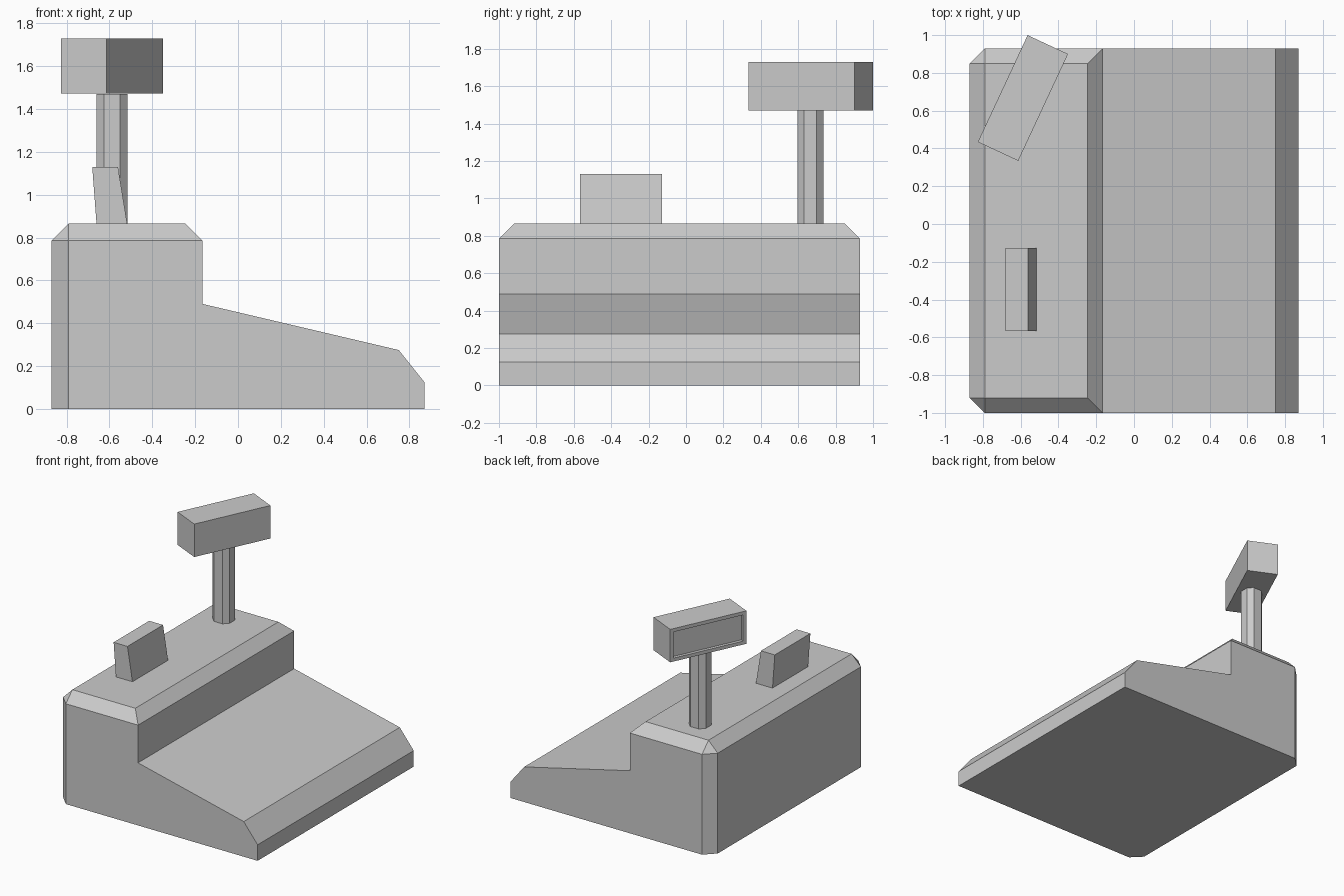
import bpy, bmesh
from math import radians
from mathutils import Matrix, Vector

if "Cube" in bpy.data.objects:
    bpy.data.objects.remove(bpy.data.objects["Cube"])


def finish(name, bm):
    bmesh.ops.recalc_face_normals(bm, faces=bm.faces)
    mesh = bpy.data.meshes.new(name)
    bm.to_mesh(mesh)
    bm.free()
    obj = bpy.data.objects.new(name, mesh)
    bpy.context.collection.objects.link(obj)
    return obj


def prism(profile, y0, y1):
    """Extrude an x/z profile along y."""
    bm = bmesh.new()
    face = bm.faces.new([bm.verts.new((x, y0, z)) for x, z in profile])
    ext = bmesh.ops.extrude_face_region(bm, geom=[face])["geom"]
    verts = [v for v in ext if isinstance(v, bmesh.types.BMVert)]
    bmesh.ops.translate(bm, verts=verts, vec=(0, y1 - y0, 0))
    bmesh.ops.recalc_face_normals(bm, faces=bm.faces)
    return bm


def box(size, center):
    bm = bmesh.new()
    bmesh.ops.create_cube(bm, size=1, matrix=Matrix.Translation(center) @ Matrix.Diagonal((*size, 1)))
    return bm


def is_vertical(e):
    a, b = (v.co for v in e.verts)
    return (a - b).xy.length < 1e-4


def chamfer(bm, edges, width):
    bmesh.ops.bevel(bm, geom=edges, offset=width, offset_type='OFFSET',
                    segments=1, profile=0.5, affect='EDGES')


TOP = 0.865

# Stepped body with sloping front ledge, chamfered upper rim and rear corners
bm = prism([(-0.87, 0), (0.87, 0), (0.87, 0.125), (0.75, 0.275), (-0.165, 0.49),
            (-0.165, TOP), (-0.87, TOP)], -1.0, 0.93)
rim = [e for e in bm.edges if all(v.co.z > TOP - 0.01 for v in e.verts)
       or (is_vertical(e) and e.verts[0].co.x < -0.86)]
chamfer(bm, rim, 0.08)
finish("body", bm)

# Tapered block on the rear shelf
finish("small_block", prism([(-0.66, TOP), (-0.517, TOP), (-0.56, 1.13), (-0.68, 1.13)],
                            -0.567, -0.127))

# Eight-sided pole
bm = box((0.145, 0.14, 1.47 - TOP), (-0.588, 0.665, (1.47 + TOP) / 2))
chamfer(bm, [e for e in bm.edges if is_vertical(e)], 0.036)
finish("display_pole", bm)

# Display head with recessed screen on its rear side, turned on the pole
bm = box((0.236, 0.624, 0.258), (0, 0, 0))
bm.normal_update()
screen = [f for f in bm.faces if f.normal.x < -0.9]
bmesh.ops.inset_region(bm, faces=screen, thickness=0.038)
ext = bmesh.ops.extrude_face_region(bm, geom=screen)["geom"]
bmesh.ops.translate(bm, verts=[v for v in ext if isinstance(v, bmesh.types.BMVert)],
                    vec=(0.025, 0, 0))
bmesh.ops.delete(bm, geom=[f for f in screen if f.is_valid], context='FACES_ONLY')
head = finish("display_head", bm)
head.location = (-0.588, 0.667, 1.6)
head.rotation_euler.z = radians(-25)
